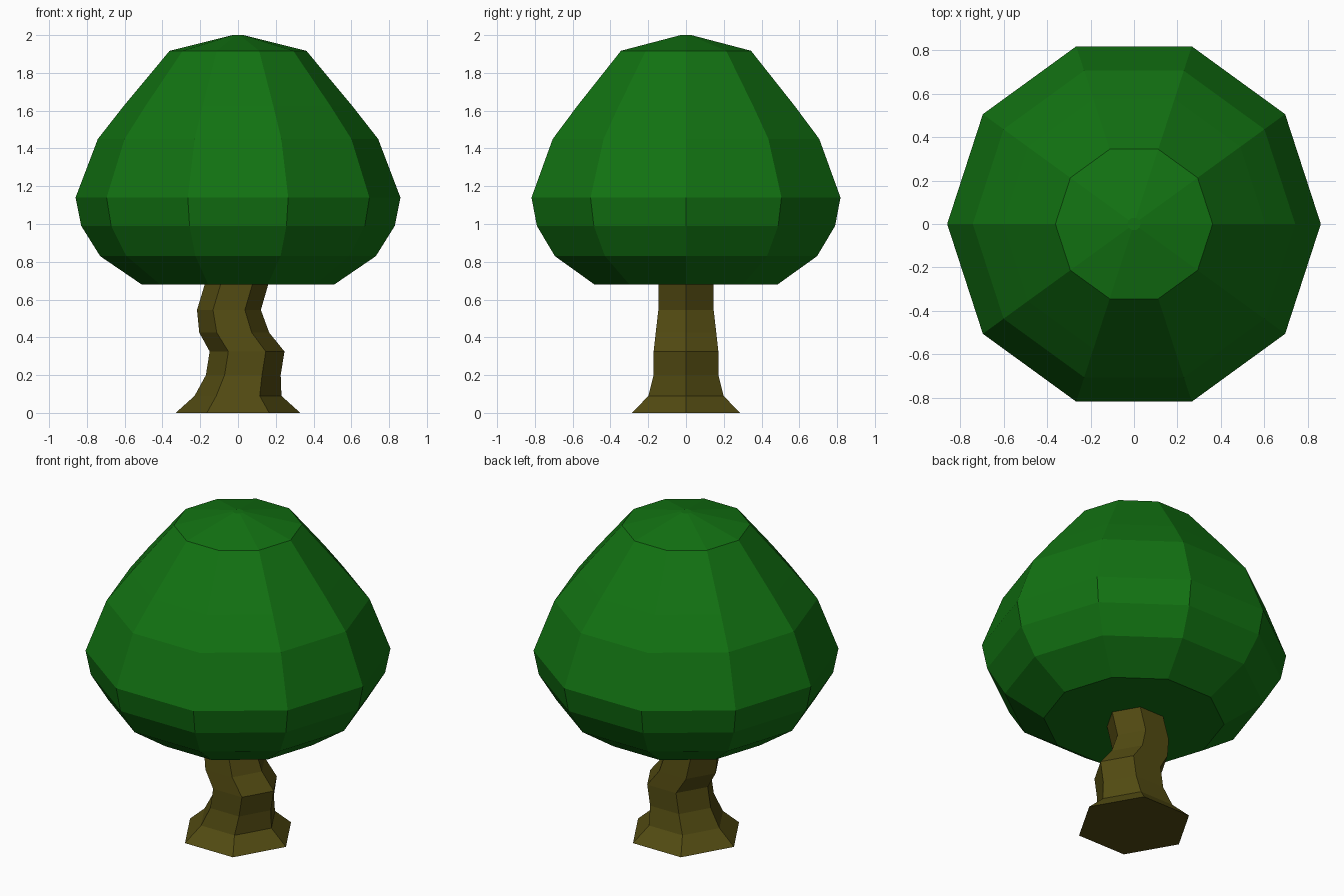
import bpy
import bmesh
from math import cos, sin, tau

if "Cube" in bpy.data.objects:
    bpy.data.objects.remove(bpy.data.objects["Cube"])


def ring_solid(name, rings, sides, color):
    """Loft capped polygon rings given as (centre x, radius, z)."""
    bm = bmesh.new()
    loops = []
    for cx, r, z in rings:
        loops.append([bm.verts.new((cx + r * cos(tau * i / sides), r * sin(tau * i / sides), z))
                      for i in range(sides)])
    for low, high in zip(loops, loops[1:]):
        for i in range(sides):
            j = (i + 1) % sides
            bm.faces.new((low[i], low[j], high[j], high[i]))
    bm.faces.new(loops[0][::-1])
    bm.faces.new(loops[-1])
    mesh = bpy.data.meshes.new(name)
    bm.to_mesh(mesh)
    bm.free()
    obj = bpy.data.objects.new(name, mesh)
    bpy.context.collection.objects.link(obj)
    mat = bpy.data.materials.new(name + "_colour")
    mat.diffuse_color = color
    mat.use_nodes = True
    mat.node_tree.nodes["Principled BSDF"].inputs["Base Color"].default_value = mat.diffuse_color
    mesh.materials.append(mat)
    return obj


# Crooked six-sided trunk with flared foot
ring_solid("trunk", [(0, 0.33, 0), (0, 0.23, 0.09), (0.028, 0.198, 0.2),
                     (0.048, 0.198, 0.325), (-0.02, 0.185, 0.425),
                     (-0.048, 0.169, 0.545), (-0.005, 0.168, 0.69)],
           6, (0.085, 0.07, 0.006, 1))

# Ten-sided faceted crown
crown = [(0.51, 0.68), (0.73, 0.83), (0.83, 0.99), (0.86, 1.14),
         (0.742, 1.45), (0.605, 1.625), (0.362, 1.917), (0.03, 2.0)]
ring_solid("crown", [(0, r, z) for r, z in crown], 10, (0.006, 0.17, 0.006, 1))
